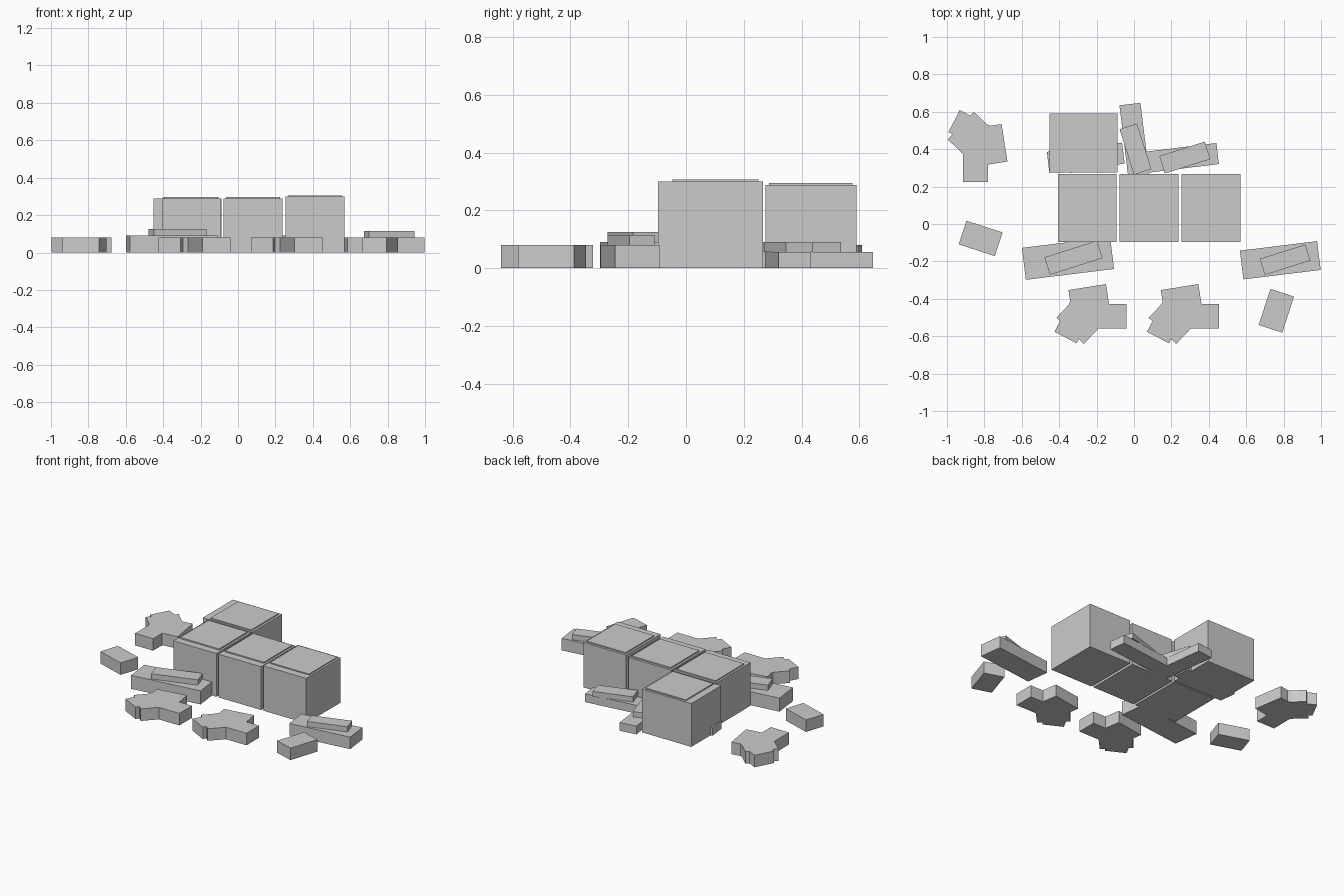
import bpy
import bmesh
from math import radians
from mathutils import Matrix, Vector

cube = bpy.data.objects.get("Cube")
if cube:
    bpy.data.objects.remove(cube, do_unlink=True)

stone = bpy.data.materials.new("stone_grey")
stone.use_nodes = True
stone.diffuse_color = (0.6, 0.6, 0.6, 1)
stone.node_tree.nodes["Principled BSDF"].inputs["Base Color"].default_value = (0.6, 0.6, 0.6, 1)


def make_object(name, boxes, x, y, turn):
    """Join boxes given as (size, base centre, angle) and place them on the ground."""
    bm = bmesh.new()
    for size, base, angle in boxes:
        centre = Vector(base) + Vector((0, 0, size[2] / 2))
        matrix = (Matrix.Translation(centre) @ Matrix.Rotation(radians(angle), 4, "Z")
                  @ Matrix.Diagonal((*size, 1)))
        bmesh.ops.create_cube(bm, size=1, matrix=matrix)
    mesh = bpy.data.meshes.new(name)
    bm.to_mesh(mesh)
    bm.free()
    mesh.materials.append(stone)
    obj = bpy.data.objects.new(name, mesh)
    obj.location = (x, y, 0)
    obj.rotation_euler.z = radians(turn)
    bpy.context.collection.objects.link(obj)
    return obj


# Large blocks, each with a slightly raised off-centre top panel
def block(name, x, y, height, rise, turn=0):
    body = ((0.315, 0.363, height), (0, 0, 0), 0)
    panel = ((0.288, 0.299, rise), (0, 0.017, height), 0)
    make_object(name, [body, panel], x, y, turn)


block("block_right", -0.25, 0.085, 0.288, 0.008)
block("block_middle", 0.08, 0.085, 0.288, 0.008)
block("block_left", 0.412, 0.085, 0.299, 0.007)
block("block_back", -0.27, 0.432, 0.288, 0.007, -90)


# Stacked slabs: a wide one below, a narrow one skewed on top
def slab_stack(name, x, y, base, top, offset, turn):
    lower = (base, (0, 0, 0), 0)
    upper = (top, (*offset, base[2]), 10.5)
    make_object(name, [lower, upper], x, y, turn)


slab_stack("slabs_front_right", -0.353, -0.184, (0.475, 0.172, 0.09),
           (0.295, 0.098, 0.035), (0.03, 0), 7)
slab_stack("slabs_front_left", 0.782, -0.194, (0.416, 0.155, 0.08),
           (0.255, 0.09, 0.035), (0.026, 0), 7)
thin_base, thin_top = (0.405, 0.113, 0.055), (0.255, 0.098, 0.035)
slab_stack("slabs_back_left", 0.246, 0.352, thin_base, thin_top, (0.026, 0), 7)
slab_stack("slabs_back_middle", 0.003, 0.44, thin_base, thin_top, (0.04, 0), -83)
slab_stack("slabs_under_back_block", -0.258, 0.354, thin_base, thin_top, (0.026, 0), 7)

# Loose bricks
BRICK = (0.203, 0.133, 0.08)
for name, x, y, turn in [("brick_right", -0.82, -0.077, -18),
                         ("brick_left", 0.761, -0.464, 72)]:
    make_object(name, [(BRICK, (0, 0, 0), 0)], x, y, turn)

# Clusters of four overlapping bricks
cluster = [(BRICK, (0.091, -0.013, 0), 0), (BRICK, (-0.008, 0.077, 0), 9),
           (BRICK, (-0.087, -0.037, 0), 62.5), (BRICK, (-0.064, -0.043, 0), -43.5)]
for name, x, y, turn in [("rubble_front_right", -0.232, -0.48, 0),
                         ("rubble_front_left", 0.262, -0.48, 0),
                         ("rubble_back_right", -0.835, 0.416, -90)]:
    make_object(name, cluster, x, y, turn)
